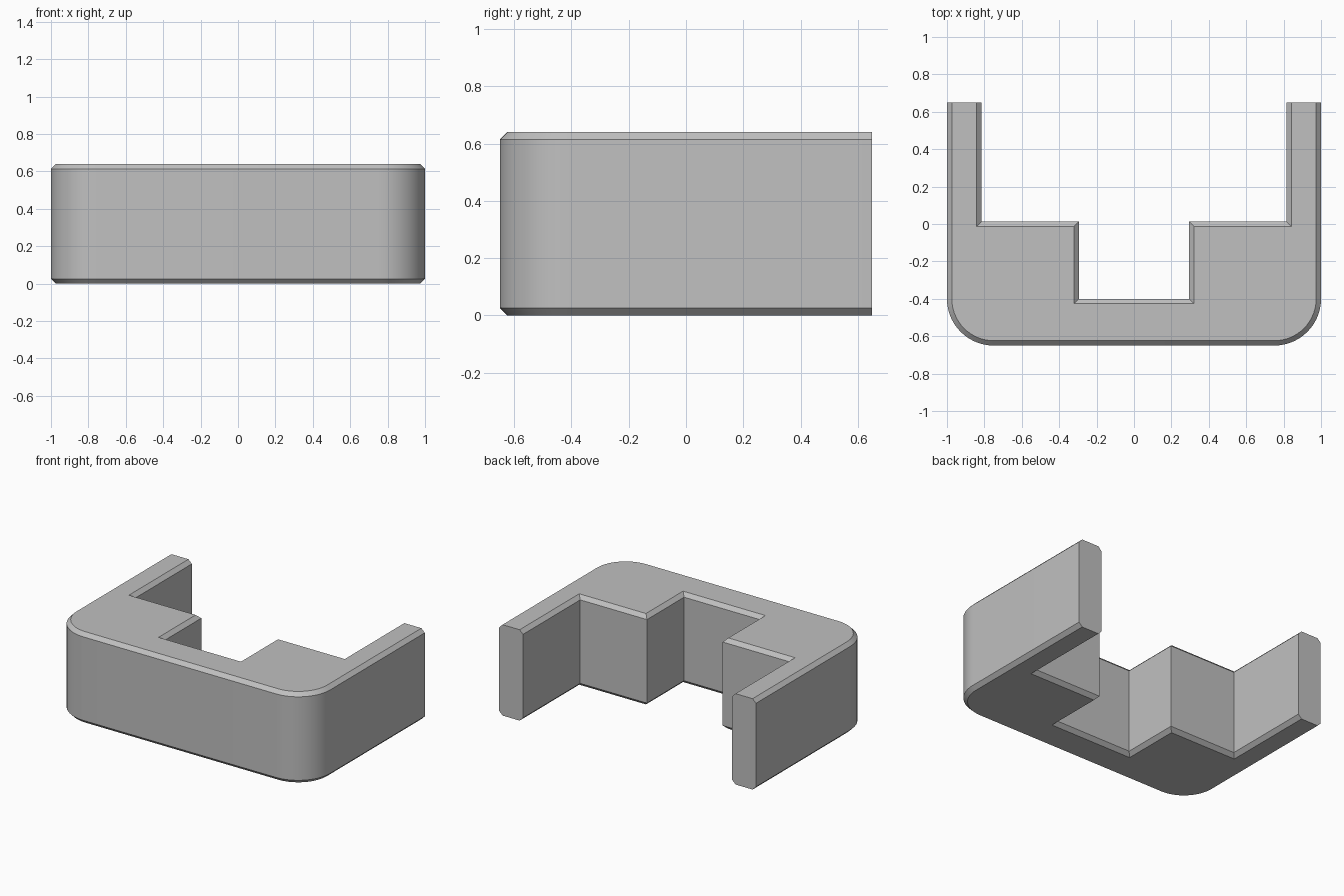
import bpy
import bmesh
import math

if "Cube" in bpy.data.objects:
    bpy.data.objects.remove(bpy.data.objects["Cube"], do_unlink=True)

HEIGHT, BEVEL, RADIUS = 0.64, 0.026, 0.25
BACK, FRONT = 0.65, -0.65
ARM_INNER, STEP_Y = 0.815, 0.013
NOTCH_X, NOTCH_Y = 0.295, -0.4
ARC_STEPS = 14


def outline(d):
    """Counter-clockwise plan outline, inset by d except at the open arm ends."""
    r = RADIUS - d
    half = [(NOTCH_X + d, NOTCH_Y - d), (NOTCH_X + d, STEP_Y - d),
            (ARM_INNER + d, STEP_Y - d), (ARM_INNER + d, BACK), (1 - d, BACK)]
    for i in range(ARC_STEPS + 1):
        a = -math.pi / 2 * i / ARC_STEPS
        half.append((1 - RADIUS + r * math.cos(a), FRONT + RADIUS + r * math.sin(a)))
    return [(-x, y) for x, y in half] + half[::-1]


# Grey material
grey = bpy.data.materials.new("grey")
grey.use_nodes = True
color = (0.53, 0.53, 0.53, 1)
grey.diffuse_color = color
grey.node_tree.nodes["Principled BSDF"].inputs["Base Color"].default_value = color

# Stacked outlines: bottom chamfer, walls, top chamfer
bm = bmesh.new()
levels = [(BEVEL, 0), (0, BEVEL), (0, HEIGHT - BEVEL), (BEVEL, HEIGHT)]
rings = [[bm.verts.new((x, y, z)) for x, y in outline(d)] for d, z in levels]
for low, high in zip(rings, rings[1:]):
    for i in range(len(low)):
        j = (i + 1) % len(low)
        bm.faces.new((low[i], low[j], high[j], high[i]))
bm.faces.new(rings[0][::-1])
bm.faces.new(rings[-1])
bmesh.ops.recalc_face_normals(bm, faces=bm.faces)
bmesh.ops.triangulate(bm, faces=[f for f in bm.faces if len(f.verts) > 4])

mesh = bpy.data.meshes.new("bracket_body")
bm.to_mesh(mesh)
bm.free()
mesh.materials.append(grey)
body = bpy.data.objects.new("bracket_body", mesh)
bpy.context.collection.objects.link(body)

# Smooth rounded corners, crisp chamfers
bpy.ops.object.select_all(action="DESELECT")
body.select_set(True)
bpy.context.view_layer.objects.active = body
bpy.ops.object.shade_smooth_by_angle(angle=math.radians(30))
